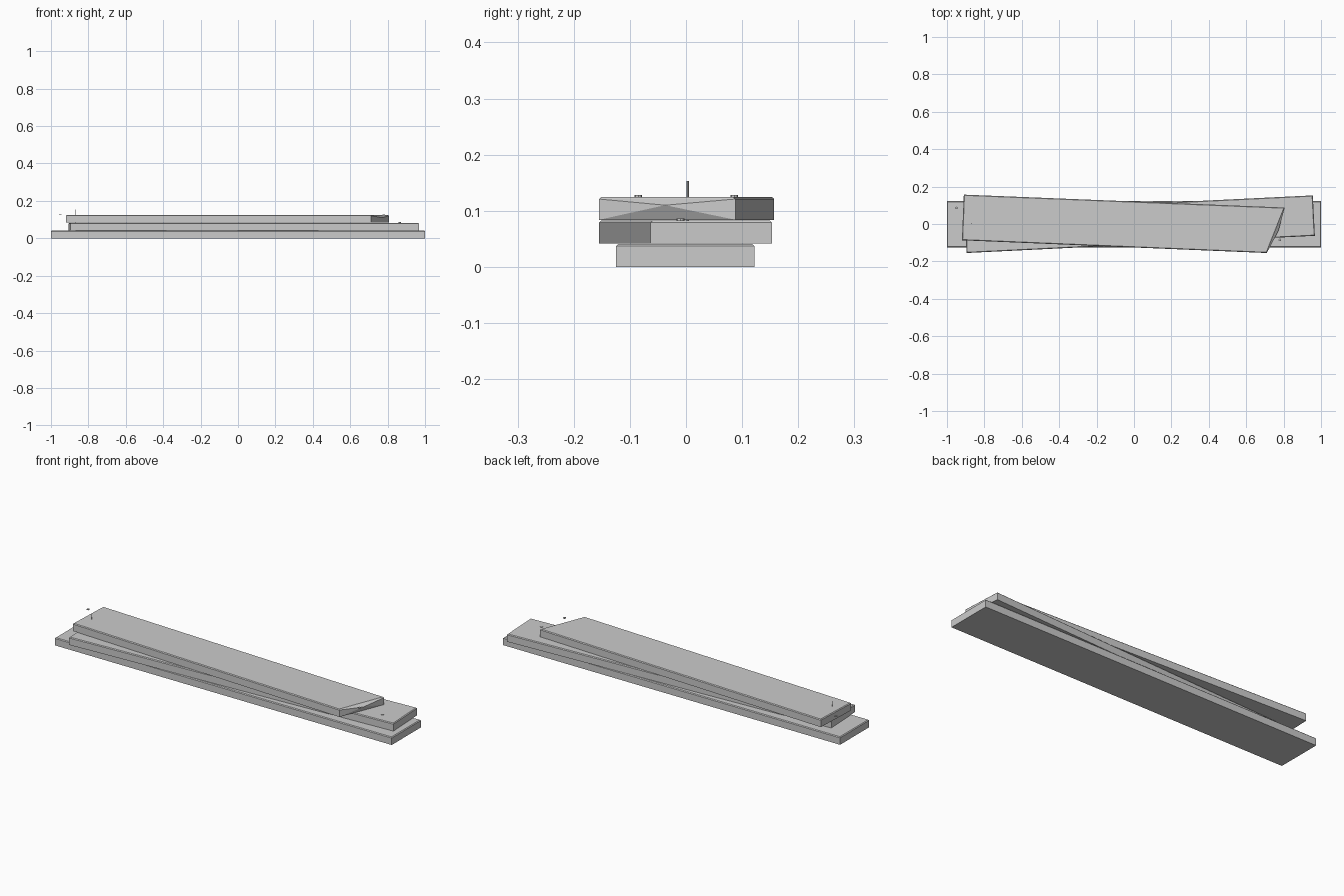
import bpy
import bmesh
from mathutils import Vector

cube = bpy.data.objects.get("Cube")
if cube:
    bpy.data.objects.remove(cube, do_unlink=True)

grey = bpy.data.materials.new("plain grey")
grey.use_nodes = True
grey.diffuse_color = (0.6, 0.6, 0.6, 1)
grey.node_tree.nodes["Principled BSDF"].inputs["Base Color"].default_value = (0.6, 0.6, 0.6, 1)


def finish(bm, name):
    bmesh.ops.recalc_face_normals(bm, faces=bm.faces)
    mesh = bpy.data.meshes.new(name)
    bm.to_mesh(mesh)
    bm.free()
    mesh.materials.append(grey)
    obj = bpy.data.objects.new(name, mesh)
    bpy.context.collection.objects.link(obj)
    return obj


def plank(name, outline, bottom, top, broken_tip=None):
    """Extruded board outline with its upper rim chamfered."""
    bm = bmesh.new()
    base = bm.faces.new([bm.verts.new((x, y, bottom)) for x, y in outline])
    result = bmesh.ops.extrude_face_region(bm, geom=[base], use_keep_orig=True)
    raised = [v for v in result["geom"] if isinstance(v, bmesh.types.BMVert)]
    bmesh.ops.translate(bm, verts=raised, vec=(0, 0, top - bottom))
    bmesh.ops.recalc_face_normals(bm, faces=bm.faces)
    rim = [e for e in bm.edges if all(v in raised for v in e.verts)]
    bmesh.ops.bevel(bm, geom=rim, offset=0.004, offset_type='OFFSET',
                    segments=1, affect='EDGES', profile=0.5)
    # Splintered end: one facetted bump pulled out of the end face
    if broken_tip:
        bm.normal_update()
        end = max(bm.faces, key=lambda f: f.normal.x)
        poked = bmesh.ops.poke(bm, faces=[end])
        poked["verts"][0].co = Vector(broken_tip)
    return finish(bm, name)


def peg(name, x, y, bottom, top, radius):
    bm = bmesh.new()
    bmesh.ops.create_cone(bm, cap_ends=True, segments=8, radius1=radius,
                          radius2=radius, depth=top - bottom)
    bmesh.ops.translate(bm, verts=bm.verts, vec=(x, y, (top + bottom) / 2))
    return finish(bm, name)


# Stacked boards
plank("bottom_plank", [(-1, -0.125), (1, -0.125), (1, 0.122), (-1, 0.122)], 0, 0.041)
plank("middle_plank", [(-0.895, -0.155), (0.967, -0.063), (0.956, 0.153), (-0.906, 0.062)],
      0.042, 0.083)
plank("top_plank", [(-0.92, -0.087), (0.71, -0.155), (0.806, 0.088), (-0.91, 0.157)],
      0.084, 0.125, broken_tip=(0.772, -0.037, 0.11))

# Loose nail heads and one upright shank
for label, x, y, z in (("left", 0.78, -0.085, 0.124), ("right", -0.95, 0.086, 0.124),
                       ("middle", 0.865, -0.01, 0.082)):
    peg(label + "_nail_head", x, y, z, z + 0.004, 0.007)
peg("nail_shank", -0.87, 0.003, 0.08, 0.153, 0.002)
